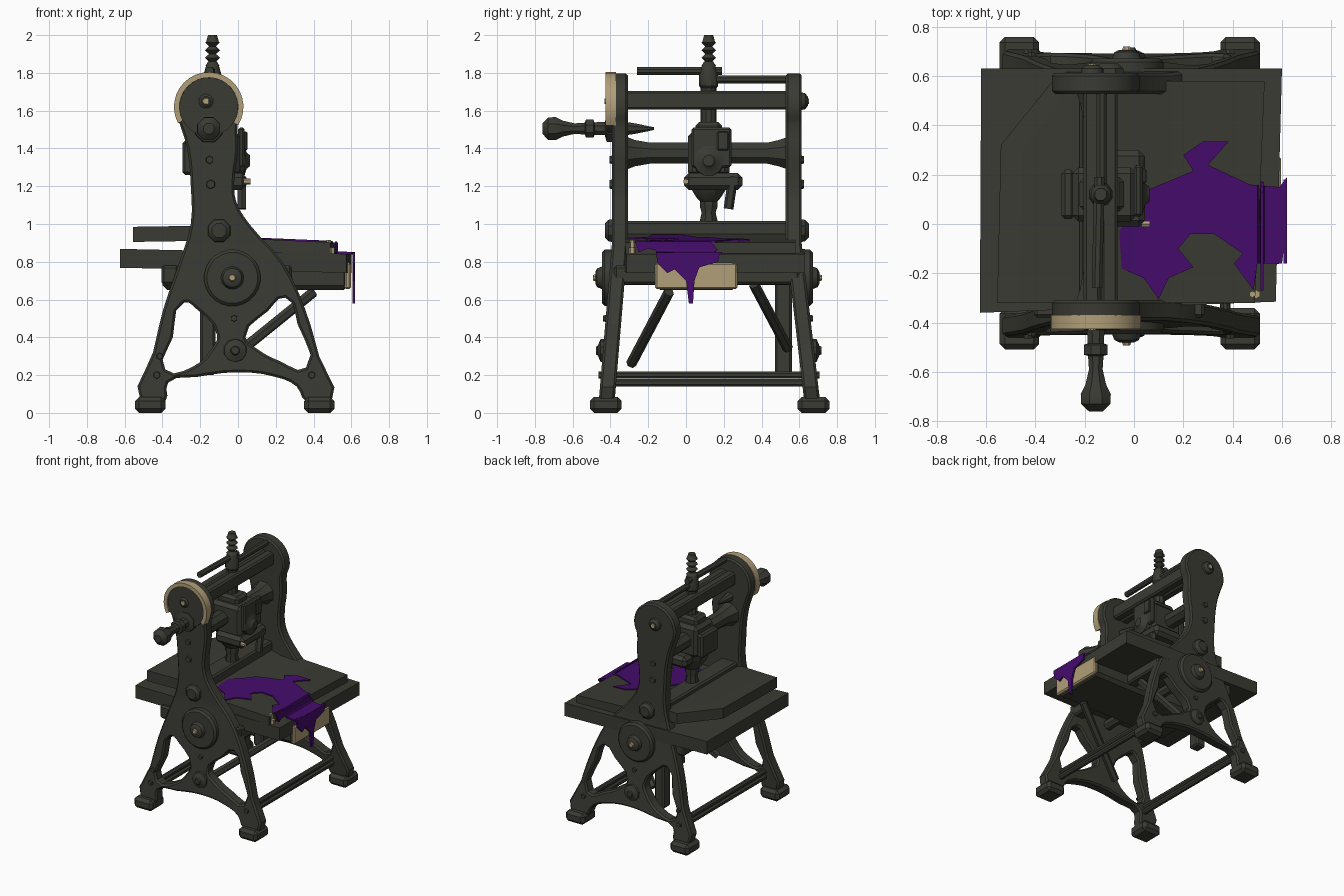
import bpy, bmesh, math
from mathutils import Vector

if "Cube" in bpy.data.objects:
    bpy.data.objects.remove(bpy.data.objects["Cube"])

def mat(name, c):
    m = bpy.data.materials.new(name)
    m.diffuse_color = (*c, 1)
    m.use_nodes = True
    m.node_tree.nodes["Principled BSDF"].inputs["Base Color"].default_value = m.diffuse_color
    return m

IRON = mat("dark iron", (0.043, 0.043, 0.034))
CREAM = mat("worn cream", (0.44, 0.345, 0.19))
PURPLE = mat("purple cloth", (0.06, 0.0035, 0.15))

def finish(name, bm, m, smooth=True):
    bmesh.ops.recalc_face_normals(bm, faces=bm.faces)
    me = bpy.data.meshes.new(name)
    bm.to_mesh(me)
    bm.free()
    ob = bpy.data.objects.new(name, me)
    me.materials.append(m)
    bpy.context.collection.objects.link(ob)
    if smooth:
        bpy.ops.object.select_all(action='DESELECT')
        ob.select_set(True)
        bpy.context.view_layer.objects.active = ob
        bpy.ops.object.shade_smooth_by_angle(angle=math.radians(35))
    return ob

def box(name, lo, hi, m=IRON, bevel=0.012):
    bm = bmesh.new()
    bmesh.ops.create_cube(bm, size=1)
    for v in bm.verts:
        v.co = Vector([(a + b) / 2 + c * (b - a) for a, b, c in zip(lo, hi, v.co)])
    if bevel:
        bmesh.ops.bevel(bm, geom=bm.edges[:], offset=bevel, segments=1, affect='EDGES')
    return finish(name, bm, m, False)

def lathe(name, origin, axis, profile, n=12, m=IRON):
    """Profile of (distance along axis, radius), capped at both ends."""
    bm = bmesh.new()
    q = Vector(axis).to_track_quat('Z', 'Y')
    rings = []
    for d, r in profile:
        rings.append([bm.verts.new(Vector(origin) + q @ Vector((
            r * math.cos(math.tau * (i + .5) / n), r * math.sin(math.tau * (i + .5) / n), d)))
            for i in range(n)])
    for a, b in zip(rings, rings[1:]):
        for i in range(n):
            bm.faces.new((a[i], a[i - 1], b[i - 1], b[i]))
    bm.faces.new(rings[0])
    bm.faces.new(rings[-1])
    return finish(name, bm, m)

def rod(name, a, b, r, n=8, m=IRON):
    d = Vector(b) - Vector(a)
    return lathe(name, a, d, [(0, r), (d.length, r)], n, m)

def lin(x, table):
    for (x0, y0), (x1, y1) in zip(table, table[1:]):
        if x <= x1:
            return y0 + (y1 - y0) * (x - x0) / (x1 - x0)
    return table[-1][1]

def sheet(name, pts, f, thick, cuts=(), m=IRON):
    """Outline in (u, v), cut at given u values, mapped by f and thickened."""
    bm = bmesh.new()
    bm.faces.new([bm.verts.new((u, v, 0)) for u, v in pts])
    bmesh.ops.triangulate(bm, faces=bm.faces[:])
    for c in cuts:
        bmesh.ops.bisect_plane(bm, geom=bm.verts[:] + bm.edges[:] + bm.faces[:],
                               plane_co=(c, 0, 0), plane_no=(1, 0, 0))
    for v in bm.verts:
        v.co = f(v.co.x, v.co.y)
    ext = bmesh.ops.extrude_face_region(bm, geom=bm.faces[:], use_keep_orig=True)
    for g in ext['geom']:
        if isinstance(g, bmesh.types.BMVert):
            g.co += Vector(thick)
    return finish(name, bm, m)

# side frames: one outline with windows, splayed outward below the bed
HX, HZ, HR = -0.155, 1.62, 0.178
left = [(-.27, 1.4), (-.25, 1.2), (-.25, 1.0), (-.31, .8), (-.395, .55), (-.45, .32), (-.515, .06)]
right = [(.495, .06), (.43, .3), (.355, .55), (.235, .8), (.06, 1.0), (-.01, 1.12), (-.02, 1.22), (0, 1.4)]
arch = [(-.385, .06), (-.37, .16), (-.22, .19), (0, .215), (.2, .19), (.31, .14), (.36, .06)]
head = [(HX + HR * math.cos(math.radians(a)), HZ + HR * math.sin(math.radians(a)))
        for a in range(-30, 211, 20)]
windows = [[(-.385, .23), (-.345, .4), (-.285, .585), (-.22, .55), (-.11, .41), (-.14, .34), (-.23, .25)],
           [(.04, .4), (.16, .54), (.25, .61), (.315, .47), (.36, .24), (.22, .275), (.1, .34)]]

def frame(name, yc, s, lean):
    cu = bpy.data.curves.new(name, 'CURVE')
    cu.dimensions, cu.fill_mode, cu.resolution_u = '2D', 'BOTH', 3
    cu.extrude, cu.bevel_depth, cu.bevel_resolution, cu.offset = .03, .012, 0, -.012
    for loop in [head + left + arch + right] + windows:
        sp = cu.splines.new('BEZIER')
        sp.bezier_points.add(len(loop) - 1)
        for p, (x, z) in zip(sp.bezier_points, loop):
            p.co = (x, z, 0)
            p.handle_left_type = p.handle_right_type = 'AUTO'
        sp.use_cyclic_u = True
    tmp = bpy.data.objects.new(name + " outline", cu)
    bpy.context.collection.objects.link(tmp)
    me = tmp.to_mesh()
    bm = bmesh.new()
    bm.from_mesh(me)
    tmp.to_mesh_clear()
    bpy.data.objects.remove(tmp)
    bmesh.ops.remove_doubles(bm, verts=bm.verts, dist=1e-5)
    bmesh.ops.bisect_plane(bm, geom=bm.verts[:] + bm.edges[:] + bm.faces[:],
                           plane_co=(0, .9, 0), plane_no=(0, 1, 0))
    for v in bm.verts:
        x, z, y = v.co
        v.co = (x, yc + y + s * lean(z), z)
    finish(name, bm, IRON)

for side, yc, s, splay in (("front", -.35, -1, .075), ("back", .57, 1, .105)):
    lean = lambda z: splay * max(0, (.9 - z) / .9)
    frame(side + "_side_frame", yc, s, lean)
    face = lambda z: yc + s * (.04 + lean(z))
    # feet
    for tag, x in (("left", -.465), ("right", .43)):
        y = yc + s * splay
        box(f"{side}_{tag}_foot", (x - .08, y - .084, 0), (x + .08, y + .084, .085), bevel=.022)
    # wheel, bosses and bolts on the outer face
    ax = (0, s, 0)
    lathe(side + "_wheel", (-.03, face(.715), .715), ax,
          [(-.02, .15), (.025, .15), (.04, .135), (.04, .06), (.065, .05), (.075, .03)], 24)
    lathe(side + "_wheel_pin", (-.03, face(.715) + s * .07, .715), ax, [(0, .022), (.018, .015)], 8, CREAM)
    lathe(side + "_upper_boss", (-.1, face(.965), .965), ax, [(-.02, .068), (.02, .062), (.04, .04)], 8)
    lathe(side + "_lower_boss", (-.015, face(.33), .33), ax, [(-.02, .065), (.015, .06), (.03, .025), (.04, .02)], 10)
    lathe(side + "_head_hub", (-.17, face(1.65), 1.65), ax, [(-.02, .05), (.02, .045), (.035, .025)], 12)
    lathe(side + "_head_pin", (-.17, face(1.65) + s * .035, 1.65), ax, [(-.01, .02), (.006, .016)], 8, CREAM)
    for i, (x, z, r) in enumerate([(-.145, 1.21, .028), (-.15, 1.34, .024), (-.415, .3, .02),
                                   (-.02, .5, .02), (-.43, .2, .022), (.39, .2, .022)]):
        lathe(f"{side}_bolt_{i}", (x, face(z), z), ax, [(-.01, r), (.015, r * .8)], 6)

# cream rim over the front head
bm = bmesh.new()
rim = []
for a in range(-32, 213, 12):
    c, sn = math.cos(math.radians(a)), math.sin(math.radians(a))
    rim.append([bm.verts.new((HX + r * c, y, HZ + r * sn))
                for r, y in ((.155, -.37), (.184, -.37), (.184, -.425), (.155, -.425))])
for a, b in zip(rim, rim[1:]):
    for i in range(4):
        bm.faces.new((a[i], a[i - 1], b[i - 1], b[i]))
bm.faces.new(rim[0])
bm.faces.new(rim[-1])
finish("front_head_rim", bm, CREAM)
lathe("front_head_disc", (HX, -.37, HZ), (0, -1, 0), [(0, .155), (.045, .155)], 24)

# crank handle with inner spindle tip
lathe("crank_handle", (-.155, -.37, 1.505), (0, -1, 0),
      [(0, .08), (.05, .075), (.06, .038), (.115, .036), (.12, .052), (.16, .052), (.165, .034),
       (.22, .03), (.28, .045), (.32, .066), (.36, .064), (.39, .03)], 8)
lathe("crank_spindle", (-.155, -.33, 1.505), (0, 1, 0), [(0, .04), (.06, .03), (.16, .008)], 8)

# top cross beam (two rails) and thin rods above it
for i, x in enumerate((-.17, -.1)):
    box(f"top_rail_{i}", (x - .034, -.34, 1.605), (x + .034, .56, 1.705))
rod("upper_rod_front", (-.15, -.26, 1.81), (-.14, .19, 1.81), .023)
rod("upper_rod_back", (-.13, .15, 1.765), (-.13, .56, 1.765), .023)

# screw column through the head
X, Y = -.135, .12
lathe("screw_column", (X, Y, 0), (0, 0, 1), [(1.4, .042), (1.72, .042), (1.73, .05),
      (1.79, .05), (1.84, .035), (1.86, .025)], 10)
lathe("screw_thread", (X, Y, 0), (0, 0, 1),
      [(1.84 + i * .02, .02 if i % 2 else .042) for i in range(7)] + [(1.965, .036), (2.0, .026)], 8)

# carriage arms flaring toward the frames
lathe("carriage_arm", (-.15, -.33, 1.375), (0, 1, 0),
      [(0, .1), (.06, .075), (.14, .06), (.76, .06), (.82, .075), (.89, .1)], 8)

# press head
box("head_block", (-.25, .01, 1.25), (.01, .23, 1.49), bevel=.025)
box("head_top_clamp", (-.22, .05, 1.46), (-.04, .19, 1.54), bevel=.02)
box("head_left_plate", (-.295, .02, 1.26), (-.24, .22, 1.44), bevel=.015)
box("head_right_plate", (0, .03, 1.3), (.035, .24, 1.51), bevel=.01)
box("head_label_plate", (.03, .165, 1.39), (.05, .225, 1.49), bevel=.006)
lathe("head_dial", (.005, .12, 1.335), (1, 0, 0), [(0, .085), (.03, .08), (.04, .045), (.058, .03)], 12)
box("head_lower_jaw", (-.2, -.01, 1.18), (.045, .3, 1.27), bevel=.025)
lathe("head_nose", (X, Y, 0), (0, 0, 1), [(1.0, .045), (1.02, .05), (1.06, .04), (1.09, .05), (1.12, .05),
      (1.14, .07), (1.2, .11), (1.25, .12)], 8)
rod("head_side_lever", (.02, .225, 1.08), (.02, .25, 1.25), .026, 6)
rod("head_gold_pin", (.03, 0, 1.225), (.065, 0, 1.225), .015, 6, CREAM)

# bed: lower slab, upper plate, middle bar, box beneath
bed = [(-.7, .87), (.65, .84)]
top = [(-.56, .985), (-.25, .99), (0, .925), (.55, .9)]
sheet("bed_slab", [(-.625, -.36), (.575, -.315), (.6, .63), (-.62, .63)],
      lambda x, y: Vector((x, y, lin(x, bed))), (0, 0, -.1))
sheet("bed_plate", [(-.555, -.32), (.49, -.32), (.51, .1), (.53, .58), (-.33, .58), (-.54, .32)],
      lambda x, y: Vector((x, y, lin(x, top))), (0, 0, -.08), (-.25, 0))
box("bed_cross_bar", (-.22, -.35, .9), (-.08, .57, 1.015))
box("under_box", (-.4, -.16, .65), (.585, .27, .8), bevel=.025)
box("under_box_end", (.565, -.163, .655), (.597, .273, .795), CREAM, .01)
for i, x in enumerate((-.36, .24)):
    box(f"bed_bearer_{i}", (x - .045, -.38, .68), (x + .045, .6, .78))
rod("wheel_axle", (-.03, -.4, .715), (-.03, .62, .715), .04)
rod("plate_corner_pin", (.48, -.285, .87), (.48, -.285, .915), .014, 6, CREAM)
rod("slab_corner_pin", (.495, -.285, .83), (.495, -.285, .875), .018, 6, CREAM)

# lower tie rods, braces and post
for i, x in enumerate((-.41, .37)):
    rod(f"tie_rod_upper_{i}", (x, -.4, .2), (x, .64, .2), .02)
    rod(f"tie_rod_lower_{i}", (x, -.42, .16), (x, .65, .16), .022)
rod("front_brace", (-.07, -.29, .26), (.4, -.09, .64), .028, 6)
rod("back_brace", (-.1, .54, .34), (.25, .36, .68), .028, 6)
box("back_post", (-.2, .47, .2), (-.12, .56, .75))

# cloth lying on the bed and hanging over the right edge
cloth = [(-.06, -.03), (.06, .14), (.24, .215), (.2, .28), (.28, .335), (.385, .335), (.3, .24), (.47, .16),
         (.59, .15), (.62, .19), (.618, -.02), (.6, -.16), (.5, -.16), (.485, -.27), (.405, -.16), (.44, -.12),
         (.325, -.04), (.23, -.04), (.18, -.1), (.24, -.175), (.14, -.22), (.1, -.305), (.04, -.22), (-.05, -.18)]
drop = [(-.1, .955), (0, .932), (.5, .911), (.53, .855), (.65, .85)]
sheet("cloth", cloth, lambda x, y: Vector((x, y, lin(x, drop))), (0, 0, -.014), (0, .5, .53), PURPLE)
hang = [(-.16, .85), (.18, .85), (.17, .8), (.07, .77), (.045, .7), (.037, .58), (.015, .58), (0, .7),
        (-.06, .76), (-.1, .74), (-.15, .79)]
sheet("cloth_drape", hang, lambda y, z: Vector((.606, y, z)), (.014, 0, 0), (), PURPLE)
sheet("cloth_fold", [(-.27, .908), (.13, .908), (.17, .86), (-.08, .84), (-.2, .87), (-.25, .85)],
      lambda y, z: Vector((.513, y, z)), (.012, 0, 0), (), PURPLE)
